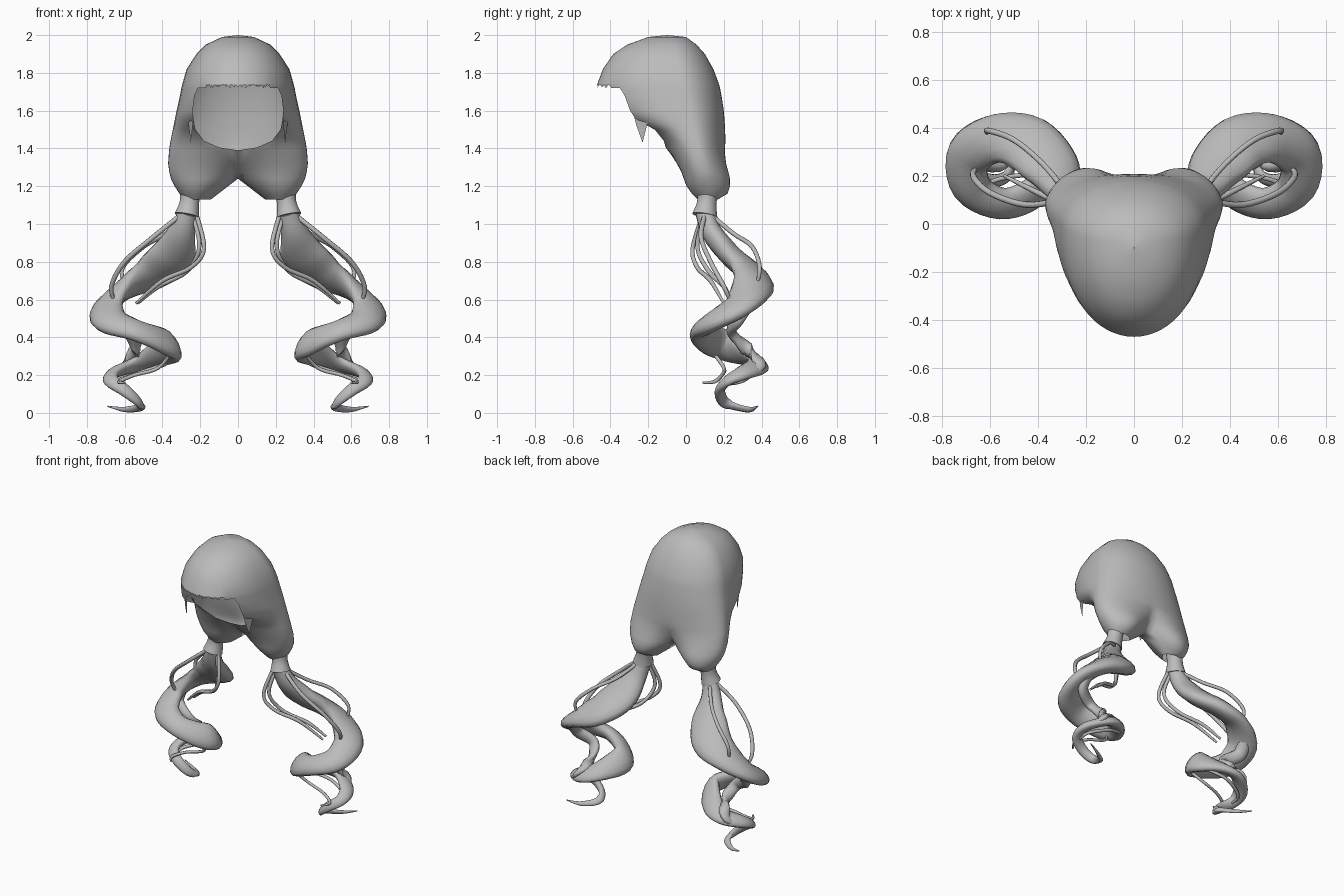
import bpy, bmesh, math, random
from mathutils import Vector

if "Cube" in bpy.data.objects:
    bpy.data.objects.remove(bpy.data.objects["Cube"])

random.seed(3)
grey = bpy.data.materials.new("hair grey")
grey.diffuse_color = (0.5, 0.5, 0.5, 1)
grey.use_nodes = True
grey.node_tree.nodes["Principled BSDF"].inputs["Base Color"].default_value = grey.diffuse_color


def finish(name, verts, faces, angle=60):
    """Make a smooth object and mirror it across x."""
    me = bpy.data.meshes.new(name)
    me.from_pydata([tuple(v) for v in verts], [], faces)
    bm = bmesh.new()
    bm.from_mesh(me)
    bmesh.ops.remove_doubles(bm, verts=bm.verts, dist=0.0005)
    bmesh.ops.delete(bm, geom=[v for v in bm.verts if not v.link_faces], context='VERTS')
    bmesh.ops.recalc_face_normals(bm, faces=bm.faces)
    bm.to_mesh(me)
    bm.free()
    me.materials.append(grey)
    ob = bpy.data.objects.new(name, me)
    bpy.context.collection.objects.link(ob)
    mod = ob.modifiers.new("mirror", 'MIRROR')
    mod.merge_threshold = 0.001
    bpy.context.view_layer.objects.active = ob
    ob.select_set(True)
    bpy.ops.object.shade_smooth_by_angle(angle=math.radians(angle))
    ob.select_set(False)
    return ob


def spline(points, steps):
    """Catmull-Rom through points of any dimension."""
    p = [points[0]] + list(points) + [points[-1]]
    out = []
    for i in range(1, len(p) - 2):
        for s in range(steps):
            t = s / steps
            out.append([0.5 * (2 * b + (c - a) * t + (2 * a - 5 * b + 4 * c - d) * t * t
                               + (3 * b - a - 3 * c + d) * t ** 3)
                        for a, b, c, d in zip(p[i - 1], p[i], p[i + 1], p[i + 2])])
    return out + [list(points[-1])]


# Head cap profile: z, half width, front y, back y, opening half width
ROWS = [
    (2.00, .002, -.10, -.098, 0), (1.99, .085, -.20, .00, 0), (1.95, .17, -.31, .055, 0),
    (1.90, .22, -.385, .10, 0), (1.82, .272, -.44, .145, 0), (1.74, .295, -.47, .175, 0),
    (1.72, .30, -.465, .18, .17), (1.68, .307, -.46, .188, .23), (1.60, .325, -.42, .20, .24),
    (1.55, .335, -.36, .204, .235), (1.50, .345, -.22, .207, .225), (1.44, .357, -.14, .21, .18),
    (1.405, .363, -.115, .212, .10), (1.39, .365, -.105, .213, 0), (1.32, .37, -.06, .225, 0),
    (1.27, .363, -.03, .237, 0), (1.24, .355, -.015, .24, 0), (1.20, .335, .0, .24, 0),
    (1.16, .31, .03, .225, 0), (1.13, .285, .06, .17, 0),
]


def opening_end(row):
    return math.pi - math.asin(min(1, row[4] / row[1]))


def cap_point(row, u):
    z, xout, yf, yb, _ = row
    a = min(u * math.pi, opening_end(row))
    s, c = math.sin(a), math.cos(a)
    yc = min(yb, max(yf, .40 - .24 * z))                 # widest line slopes back downwards
    xin = max(0, 1.24 - z) * 1.3                         # two lobes part at the bottom
    pinch = min(1, max(0, (1.46 - z) / .22)) ** 2        # crease between the lobes
    k = (1 - pinch * (1 - s) ** 3) / (1 - 0.2 * pinch)
    y = yc + k * (c * (yb - yc) if c > 0 else -abs(c) ** .85 * (yc - yf))
    return Vector((xin + (xout - xin) * s, y, z))


N = 32
verts = [cap_point(r, j / N) for r in ROWS for j in range(N + 1)]
faces = []
for i in range(len(ROWS) - 1):
    for j in range(N):
        cut = j / N * math.pi >= opening_end(ROWS[i + 1]) - 1e-6
        if cut and ROWS[i + 1][4] > 0 and i < 7:
            continue        # open face under the fringe
        a, b = i * (N + 1) + j, (i + 1) * (N + 1) + j
        faces.append((a, a + 1, b + 1, b))
finish("hair_cap", verts, faces)

# Pointed lock beside the face
finish("side_lock", [(.235, -.275, 1.57), (.24, -.262, 1.52), (.25, -.23, 1.43), (.262, -.205, 1.53),
                     (.285, -.17, 1.545)], [(0, 1, 3, 4), (1, 2, 3)])

# Ragged little tips along the fringe
verts, faces = [], []
for i in range(12):
    u = 1 - i * 0.017
    p, q = cap_point(ROWS[5], u), cap_point(ROWS[5], u - .02)
    tip = p.lerp(q, random.uniform(-.6, 1.6))
    tip.z -= random.uniform(.008, .025)
    n = len(verts)
    verts += [p, q, tip]
    faces.append((n, n + 1, n + 2))
finish("fringe_tips", verts, faces)


def sweep(name, points, steps=5, sides=12, ribbon=True):
    """Sweep an ellipse along points of (x, y, z, half width, half thickness)."""
    path = spline(points, steps)
    pos = [Vector(p[:3]) for p in path]
    verts, faces = [], []
    for i, p in enumerate(path):
        t = (pos[min(i + 1, len(pos) - 1)] - pos[max(i - 1, 0)]).normalized()
        z = pos[i].z
        # the curl axis moves forward near the top; the inner turn stands upright
        high = min(1, max(0, (z - .62) / .13))
        r = pos[i] - Vector((.52, .24 - .14 * high, z))
        up = math.exp(-((z - .36) / .06) ** 2)
        w = r.normalized() * (.8 - .3 * up) - Vector((0, 0, .5 + .3 * up))
        if not ribbon:
            w = Vector((.3, .8, .5))
        w = (w - t * w.dot(t)).normalized()
        n = t.cross(w)
        for k in range(sides):
            a = 2 * math.pi * k / sides
            verts.append(pos[i] + w * math.cos(a) * p[3] + n * math.sin(a) * p[4])
    for i in range(len(path) - 1):
        for k in range(sides):
            k2 = (k + 1) % sides
            faces.append((i * sides + k, i * sides + k2, (i + 1) * sides + k2, (i + 1) * sides + k))
    faces += [tuple(range(sides)), tuple(range(len(verts) - sides, len(verts)))]
    return finish(name, verts, faces)


# Flared hair tie
sweep("hair_tie", [(.250, .115, 1.18, .056, .056), (.258, .11, 1.11, .052, .052),
                   (.270, .10, 1.045, .068, .066)], 3, 20, False)

# Main curling ponytail
sweep("ponytail", [
    (.265, .10, 1.06, .05, .05), (.30, .14, .95, .075, .055), (.35, .24, .83, .125, .06),
    (.45, .34, .74, .13, .06), (.58, .355, .67, .11, .055), (.69, .28, .57, .10, .05),
    (.675, .15, .49, .09, .05), (.55, .085, .44, .075, .045), (.42, .13, .39, .085, .045),
    (.36, .22, .35, .09, .045), (.46, .35, .29, .07, .035), (.56, .38, .25, .06, .03),
    (.66, .30, .21, .05, .03), (.67, .22, .17, .04, .025), (.60, .18, .12, .035, .025),
    (.53, .20, .06, .03, .02), (.52, .27, .03, .025, .015), (.60, .34, .018, .015, .01),
    (.69, .38, .035, .003, .003)], 5, 14)

# Second lock that splits off the ponytail
sweep("inner_lock", [
    (.66, .34, .60, .04, .03), (.67, .28, .50, .045, .03), (.57, .24, .43, .04, .025),
    (.54, .32, .34, .04, .025), (.60, .39, .25, .035, .02), (.66, .27, .19, .02, .015)], 5, 10)


# Thin loose strands
def strand(name, pts, r):
    last = len(pts) - 1
    sweep(name, [(*p, r * (0.6 if i == last else 1), r * (0.6 if i == last else 1))
                 for i, p in enumerate(pts)], 5, 8, False)


strand("back_strand", [(.28, .13, 1.05), (.38, .25, .95), (.50, .35, .88), (.61, .39, .77), (.60, .37, .66)], .012)
strand("outer_strand", [(.30, .10, 1.05), (.45, .08, .93), (.60, .13, .80), (.67, .20, .67), (.65, .24, .58)], .013)
strand("front_strand", [(.22, .09, 1.05), (.18, .035, .87), (.25, .06, .77), (.40, .13, .70), (.54, .20, .58)], .012)
strand("inner_strand", [(.24, .10, 1.05), (.205, .06, .88), (.27, .12, .75), (.42, .20, .67), (.53, .25, .58)], .012)
strand("lower_strand", [(.47, .10, .41), (.36, .13, .34), (.42, .20, .24), (.55, .19, .20), (.63, .15, .165),
                        (.60, .09, .16)], .010)
strand("curl_strand", [(.36, .20, .36), (.37, .30, .27), (.50, .35, .22), (.64, .30, .17), (.65, .22, .15)], .011)
